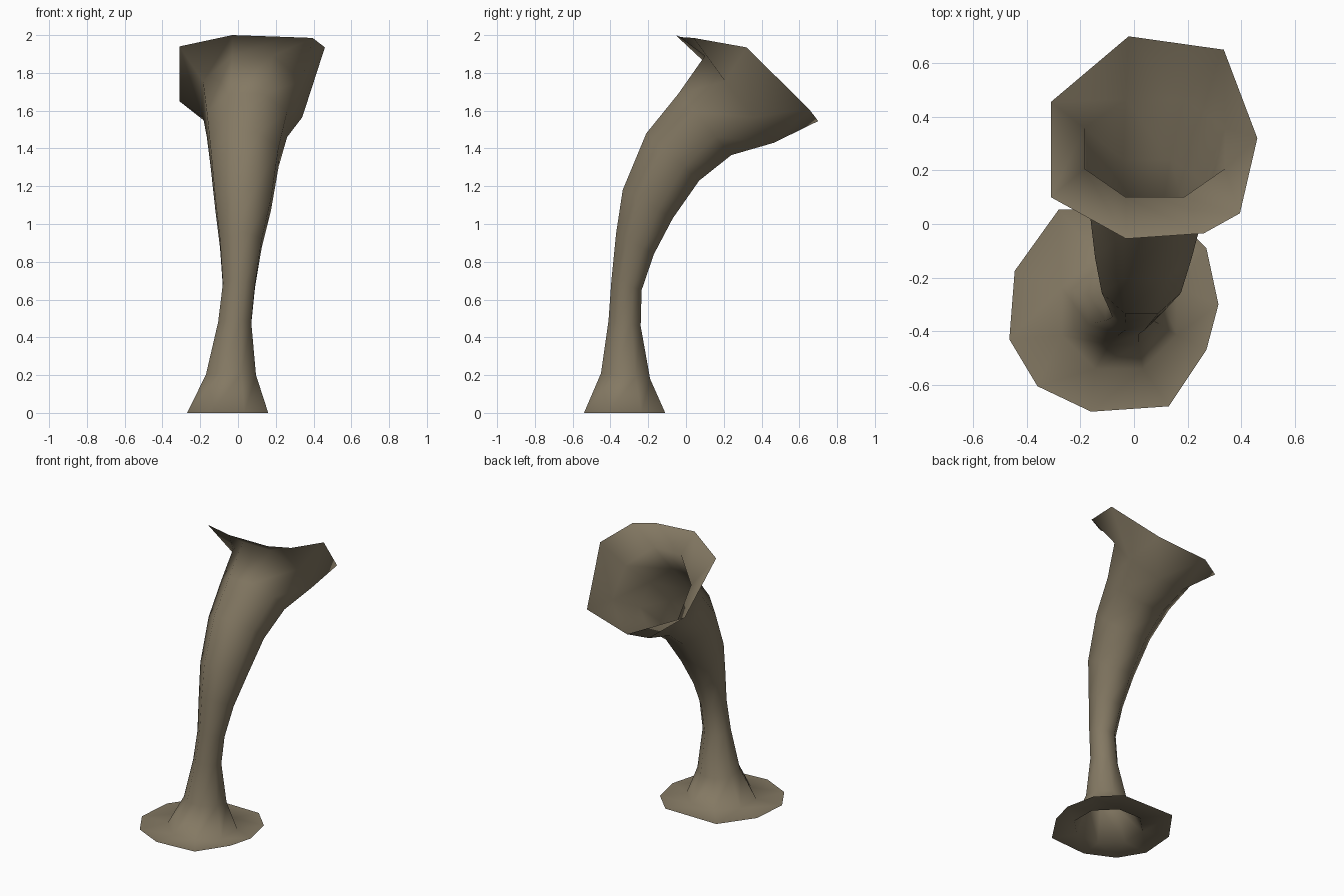
import bpy, bmesh, math

cube = bpy.data.objects.get("Cube")
if cube:
    bpy.data.objects.remove(cube)

SIDES = 8

# Tube sections: front (y, z), back (y, z), x range
SECTIONS = [
    ((-0.54, 0.00), (-0.11, 0.00), (-0.27, 0.16)),
    ((-0.45, 0.21), (-0.19, 0.18), (-0.17, 0.095)),
    ((-0.41, 0.49), (-0.24, 0.46), (-0.105, 0.07)),
    ((-0.395, 0.70), (-0.235, 0.65), (-0.08, 0.09)),
    ((-0.37, 0.95), (-0.17, 0.84), (-0.095, 0.125)),
    ((-0.335, 1.18), (-0.07, 1.03), (-0.12, 0.175)),
    ((-0.21, 1.48), (0.07, 1.23), (-0.145, 0.215)),
    ((-0.04, 1.69), (0.24, 1.365), (-0.165, 0.26)),
    ((0.10, 1.89), (0.465, 1.43), (-0.185, 0.34)),
]
# Uneven flared mouth, starting at the front and turning towards +x
RIM = [(-0.03, -0.055, 2.0), (0.26, -0.035, 1.99), (0.395, 0.04, 1.985),
       (0.46, 0.32, 1.935), (0.335, 0.65, 1.61), (-0.02, 0.70, 1.545),
       (-0.31, 0.455, 1.65), (-0.31, 0.10, 1.94)]
# Outline of the flat foot
FOOT = [(-0.16, -0.70), (0.13, -0.68), (0.27, -0.47), (0.315, -0.30),
        (0.27, -0.09), (0.13, 0.05), (-0.28, 0.055), (-0.445, -0.175),
        (-0.465, -0.43), (-0.36, -0.605)]


def section(front, back, xs):
    """Tilted octagon that fills the given extents."""
    reach = 1 / math.cos(math.pi / SIDES)
    points = []
    for k in range(SIDES):
        a = 2 * math.pi * (k - 2.5) / SIDES
        u = 0.5 + 0.5 * reach * math.cos(a)
        v = 0.5 + 0.5 * reach * math.sin(a)
        points.append((xs[0] + u * (xs[1] - xs[0]),
                       front[0] + v * (back[0] - front[0]),
                       front[1] + v * (back[1] - front[1])))
    return points


bm = bmesh.new()

# Curved tube and flared mouth
rings = [[bm.verts.new(p) for p in pts]
         for pts in [section(*s) for s in SECTIONS] + [RIM]]
for low, high in zip(rings, rings[1:]):
    for k in range(SIDES):
        n = (k + 1) % SIDES
        bm.faces.new((low[k], low[n], high[n], high[k]))

# Flat foot around the open bottom of the tube
foot = [bm.verts.new((x, y, 0)) for x, y in FOOT]
edges = [bm.edges.new((foot[i - 1], foot[i])) for i in range(len(foot))]
edges += [bm.edges.get((rings[0][k - 1], rings[0][k])) for k in range(SIDES)]
bmesh.ops.triangle_fill(bm, edges=edges, use_beauty=True, normal=(0, 0, 1))
bmesh.ops.recalc_face_normals(bm, faces=bm.faces)
# Keep the outside of the tube facing outwards
bm.normal_update()
side = next(f for f in bm.faces if rings[3][0] in f.verts and rings[4][1] in f.verts)
if side.normal.y > 0:
    bmesh.ops.reverse_faces(bm, faces=bm.faces)
for f in bm.faces:
    f.smooth = True

mesh = bpy.data.meshes.new("horn_vase")
bm.to_mesh(mesh)
bm.free()
horn = bpy.data.objects.new("horn_vase", mesh)
bpy.context.collection.objects.link(horn)

# Single dull brown colour
mat = bpy.data.materials.new("dull_olive_brown")
mat.use_nodes = True
colour = (0.23, 0.19, 0.125, 1)
mat.diffuse_color = colour
mat.node_tree.nodes["Principled BSDF"].inputs["Base Color"].default_value = colour
mesh.materials.append(mat)
